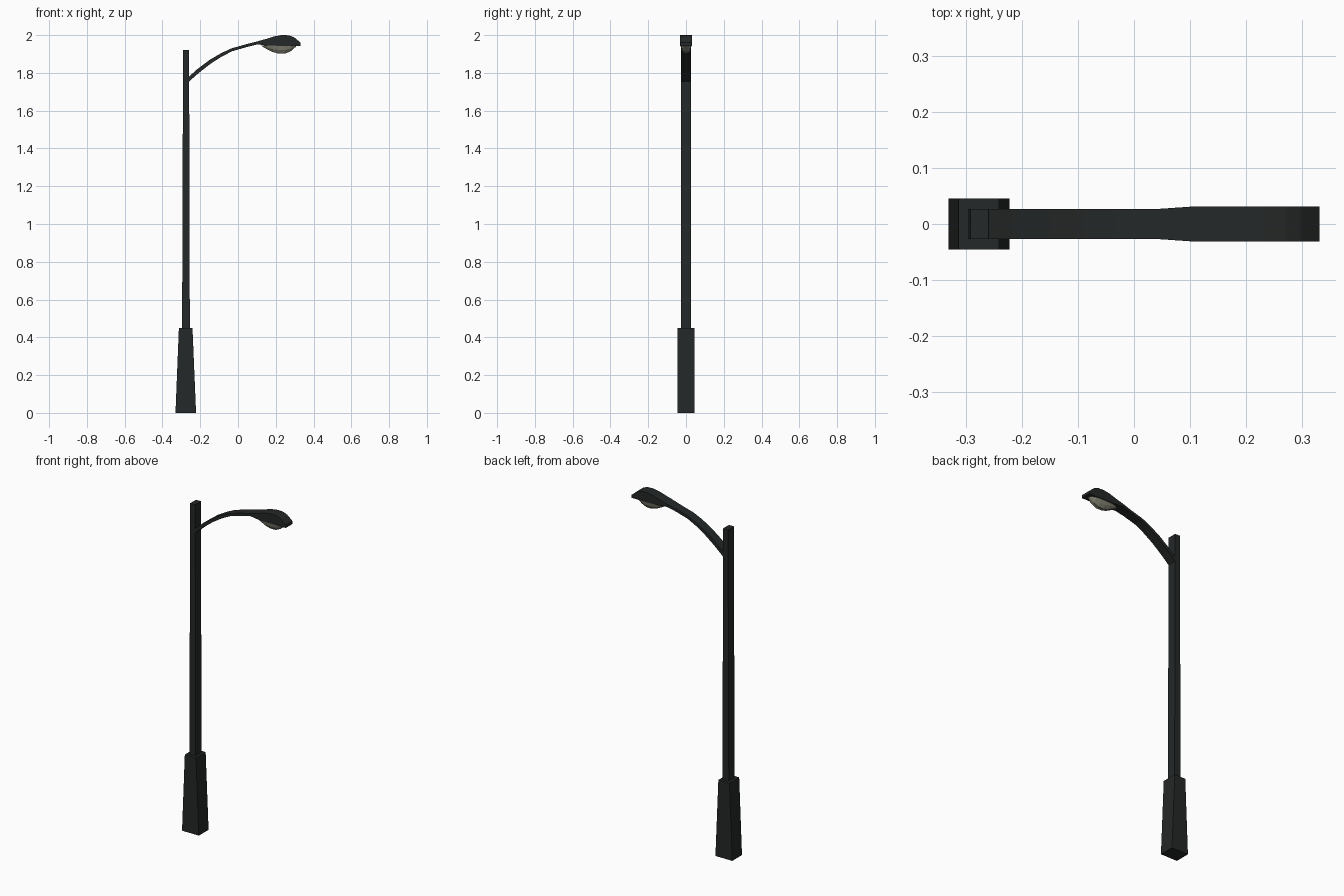
import bpy, bmesh


def material(name, color):
    m = bpy.data.materials.new(name)
    m.diffuse_color = (*color, 1)
    return m


METAL = material("dark_metal", (0.018, 0.021, 0.021))
GLASS = material("lamp_glass", (0.22, 0.22, 0.17))


def loft(name, rings, mat):
    """Skin a list of equal-length point rings and cap both ends."""
    bm = bmesh.new()
    loops = [[bm.verts.new(p) for p in ring] for ring in rings]
    n = len(loops[0])
    for a, b in zip(loops, loops[1:]):
        for i in range(n):
            j = (i + 1) % n
            bm.faces.new((a[i], a[j], b[j], b[i]))
    bm.faces.new(loops[0])
    bm.faces.new(loops[-1])
    bmesh.ops.recalc_face_normals(bm, faces=bm.faces)
    me = bpy.data.meshes.new(name)
    bm.to_mesh(me)
    bm.free()
    me.materials.append(mat)
    ob = bpy.data.objects.new(name, me)
    bpy.context.collection.objects.link(ob)
    return ob


def flat_ring(z, x0, x1, y):
    return [(x0, -y, z), (x1, -y, z), (x1, y, z), (x0, y, z)]


def side_ring(x, top, x_low, low, y):
    return [(x, -y, top), (x, y, top), (x_low, y, low), (x_low, -y, low)]


# Tapered base and square pole
loft("base", [flat_ring(0, -0.331, -0.222, 0.045),
              flat_ring(0.45, -0.313, -0.241, 0.045)], METAL)
loft("pole", [flat_ring(0.44, -0.296, -0.255, 0.027),
              flat_ring(1.92, -0.291, -0.259, 0.027)], METAL)

# Curved arm: x, top z, lower x, lower z, half width
arm = [(-0.275, 1.766, -0.27, 1.745, 0.027),
       (-0.215, 1.820, -0.205, 1.802, 0.027),
       (-0.150, 1.869, -0.143, 1.850, 0.027),
       (-0.090, 1.904, -0.085, 1.887, 0.027),
       (-0.034, 1.930, -0.030, 1.915, 0.027),
       (0.045, 1.952, 0.048, 1.937, 0.027),
       (0.103, 1.967, 0.103, 1.951, 0.031)]
loft("arm", [side_ring(*s) for s in arm], METAL)

# Lamp head with a rounded nose
head = [(0.103, 1.967, 0.103, 1.951, 0.031),
        (0.150, 1.980, 0.140, 1.946, 0.031),
        (0.190, 1.993, 0.190, 1.944, 0.031),
        (0.230, 2.000, 0.230, 1.943, 0.031),
        (0.270, 1.999, 0.270, 1.943, 0.031),
        (0.298, 1.988, 0.298, 1.943, 0.031),
        (0.331, 1.960, 0.331, 1.943, 0.031)]
loft("lamp_head", [side_ring(*s) for s in head], METAL)

# Glass bowl below the head: x, half width, depth
bowl = [(0.125, 0.010, 0.002), (0.150, 0.022, 0.017), (0.185, 0.027, 0.034),
        (0.215, 0.028, 0.042), (0.250, 0.028, 0.042), (0.280, 0.025, 0.029),
        (0.308, 0.013, 0.004)]
ARC = [(-1, 0), (-0.8, 0.55), (-0.35, 1), (0.35, 1), (0.8, 0.55), (1, 0)]
loft("lamp_bowl", [[(x, w * u, 1.944 - d * v) for u, v in ARC]
                   for x, w, d in bowl], GLASS)
